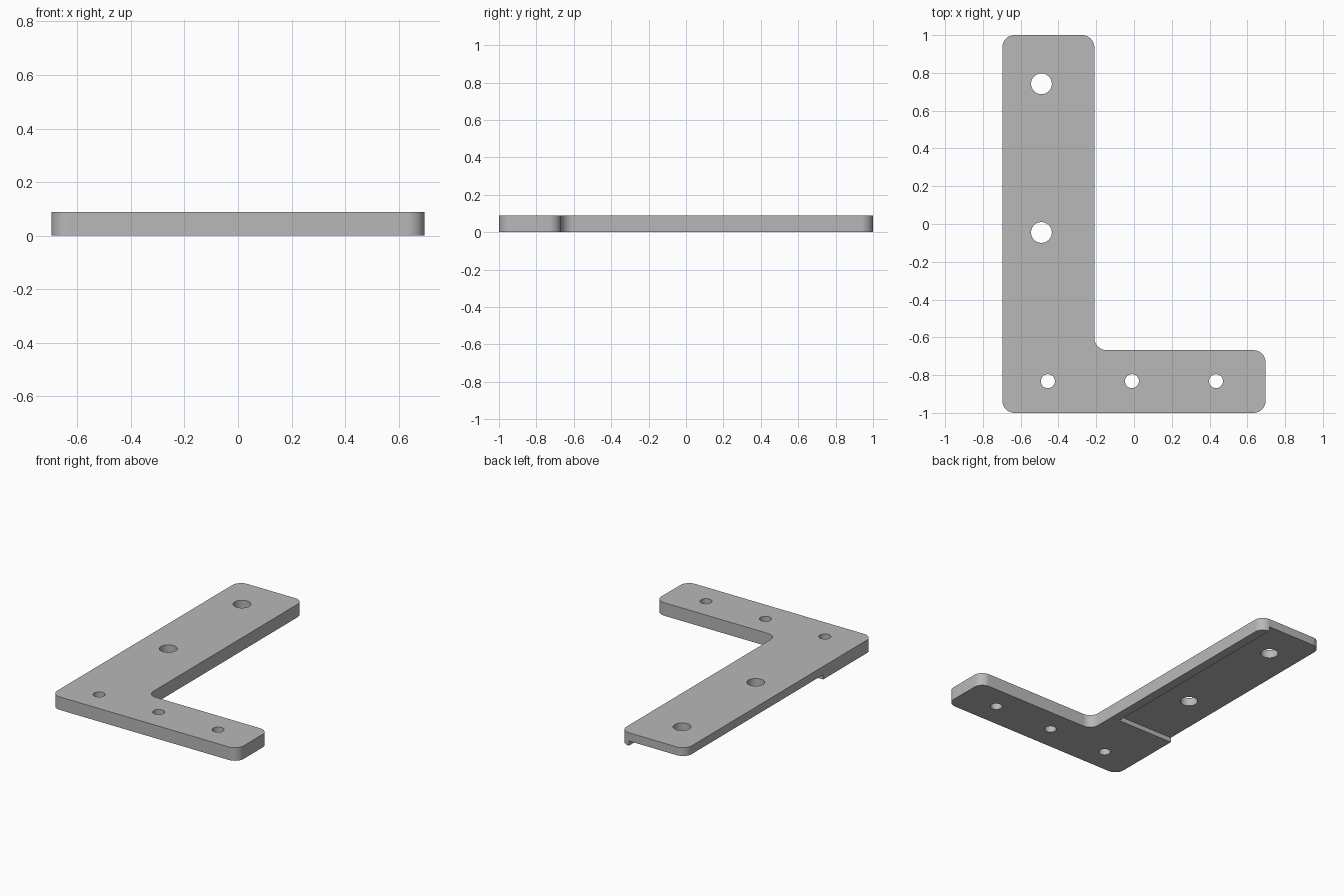
import bpy, bmesh
from math import radians
from mathutils import Vector

THICK = 0.088      # plate thickness
RECESS = 0.032     # depth of the step under the long arm
RADIUS = 0.065     # corner rounding

if "Cube" in bpy.data.objects:
    bpy.data.objects.remove(bpy.data.objects["Cube"])

grey = bpy.data.materials.new("plain grey")
grey.use_nodes = True
grey.diffuse_color = (0.48, 0.48, 0.48, 1)
grey.node_tree.nodes["Principled BSDF"].inputs["Base Color"].default_value = grey.diffuse_color


def make_object(name, bm):
    mesh = bpy.data.meshes.new(name)
    bmesh.ops.recalc_face_normals(bm, faces=bm.faces)
    bm.to_mesh(mesh)
    bm.free()
    mesh.materials.append(grey)
    obj = bpy.data.objects.new(name, mesh)
    bpy.context.collection.objects.link(obj)
    return obj


def rounded_outline(corners, radius, steps=10):
    """Replace every right-angled corner with an arc."""
    points = []
    for i, corner in enumerate(corners):
        here = Vector(corner)
        a = (Vector(corners[i - 1]) - here).normalized() * radius
        b = (Vector(corners[(i + 1) % len(corners)]) - here).normalized() * radius
        centre = here + a + b
        for k in range(steps + 1):
            arm = (-b).lerp(-a, k / steps)
            points.append(centre + arm.normalized() * radius)
    return points


def prism(name, outline, z0, z1):
    bm = bmesh.new()
    face = bm.faces.new([bm.verts.new((p[0], p[1], z0)) for p in outline])
    top = bmesh.ops.extrude_face_region(bm, geom=[face])["geom"]
    verts = [v for v in top if isinstance(v, bmesh.types.BMVert)]
    bmesh.ops.translate(bm, verts=verts, vec=(0, 0, z1 - z0))
    return make_object(name, bm)


def cut(target, cutter):
    cutter.hide_render = True
    mod = target.modifiers.new("cut", 'BOOLEAN')
    mod.operation = 'DIFFERENCE'
    mod.solver = 'EXACT'
    mod.object = cutter
    bpy.context.view_layer.objects.active = target
    bpy.ops.object.modifier_apply(modifier=mod.name)
    bpy.data.objects.remove(cutter)


# L-shaped plate with rounded corners
corners = [(-0.697, -1), (0.697, -1), (0.697, -0.668),
           (-0.21, -0.668), (-0.21, 1), (-0.697, 1)]
plate = prism("corner_plate", rounded_outline(corners, RADIUS), 0, THICK)

# Stepped underside of the long arm, leaving a rim on the inner edge
step = [(-0.8, -0.47), (-0.273, -0.47), (-0.273, 1.1), (-0.8, 1.1)]
cut(plate, prism("recess_cutter", step, -0.1, RECESS))

# Large holes in the long arm, small holes in the short arm
holes = [(-0.49, y, 0.055) for y in (-0.045, 0.742)]
holes += [(x, -0.832, 0.037) for x in (-0.456, -0.011, 0.434)]
for x, y, r in holes:
    bm = bmesh.new()
    bmesh.ops.create_cone(bm, cap_ends=True, segments=40, radius1=r, radius2=r, depth=1)
    bmesh.ops.translate(bm, verts=bm.verts, vec=(x, y, 0))
    cut(plate, make_object("hole_cutter", bm))

# Smooth arcs, sharp edges
bpy.ops.object.select_all(action='DESELECT')
plate.select_set(True)
bpy.context.view_layer.objects.active = plate
bpy.ops.object.shade_smooth_by_angle(angle=radians(30))
